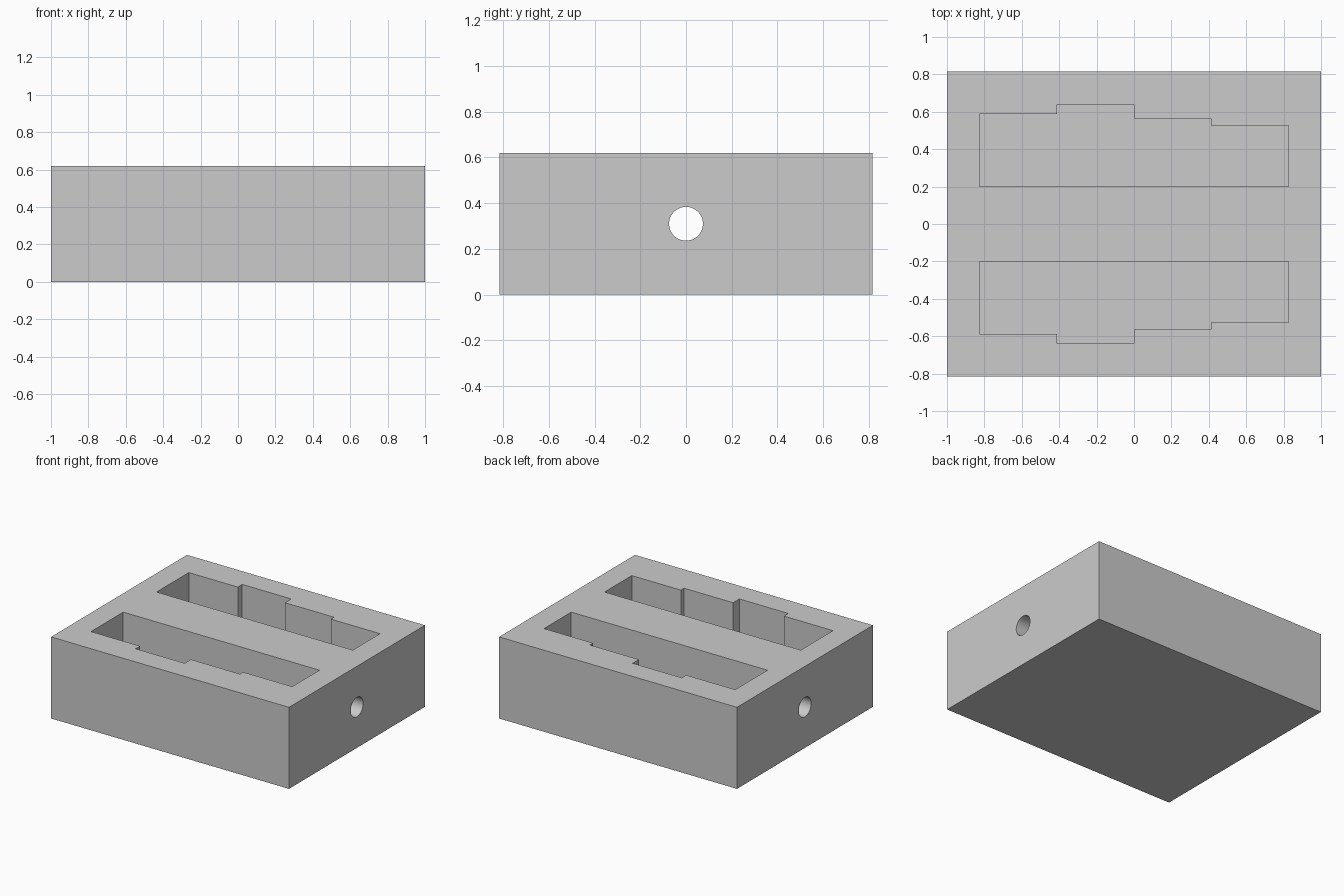
import bpy
import bmesh
import math
from mathutils import Matrix

W, D, H = 2.0, 1.632, 0.62   # block size
FLOOR = 0.17                 # height of the pocket floors
STEP = 0.4125                # length of one pocket section

cube = bpy.data.objects.get("Cube")
if cube:
    bpy.data.objects.remove(cube, do_unlink=True)

grey = bpy.data.materials.new("light_grey")
grey.use_nodes = True
grey.diffuse_color = (0.6, 0.6, 0.6, 1)
grey.node_tree.nodes["Principled BSDF"].inputs["Base Color"].default_value = (0.6, 0.6, 0.6, 1)


def make_object(name, bm):
    bmesh.ops.recalc_face_normals(bm, faces=bm.faces)
    mesh = bpy.data.meshes.new(name)
    bm.to_mesh(mesh)
    bm.free()
    mesh.materials.append(grey)
    obj = bpy.data.objects.new(name, mesh)
    bpy.context.collection.objects.link(obj)
    return obj


def pocket_cutter(name, side):
    # Stepped outline: straight inner wall, four widths along the outer wall
    inner, outer = 0.2, (0.587, 0.64, 0.565, 0.527)
    points = [(2 * STEP, inner), (-2 * STEP, inner)]
    for i, y in enumerate(outer):
        points += [((i - 2) * STEP, y), ((i - 1) * STEP, y)]
    bm = bmesh.new()
    face = bm.faces.new([bm.verts.new((x, side * y, FLOOR)) for x, y in points])
    top = bmesh.ops.extrude_face_region(bm, geom=[face])["geom"]
    bmesh.ops.translate(bm, vec=(0, 0, H),
                        verts=[v for v in top if isinstance(v, bmesh.types.BMVert)])
    return make_object(name, bm)


# Solid block
bm = bmesh.new()
bmesh.ops.create_cube(bm, size=1, matrix=Matrix.Translation((0, 0, H / 2)) @ Matrix.Diagonal((W, D, H, 1)))
block = make_object("tray_block", bm)

# Round hole running lengthwise through the central rib
bm = bmesh.new()
bmesh.ops.create_cone(bm, cap_ends=True, segments=48, radius1=0.074, radius2=0.074, depth=W * 1.2,
                      matrix=Matrix.Translation((0, 0, H / 2)) @ Matrix.Rotation(math.pi / 2, 4, "Y"))
cutters = [make_object("hole_cutter", bm),
           pocket_cutter("back_pocket_cutter", 1),
           pocket_cutter("front_pocket_cutter", -1)]

# Cut the pockets and the hole, then drop the cutters
bpy.ops.object.select_all(action="DESELECT")
block.select_set(True)
bpy.context.view_layer.objects.active = block
for cutter in cutters:
    cut = block.modifiers.new(cutter.name, "BOOLEAN")
    cut.operation = "DIFFERENCE"
    cut.solver = "EXACT"
    cut.object = cutter
    bpy.ops.object.modifier_apply(modifier=cut.name)
    bpy.data.objects.remove(cutter, do_unlink=True)

bpy.ops.object.shade_smooth_by_angle(angle=math.radians(30))
